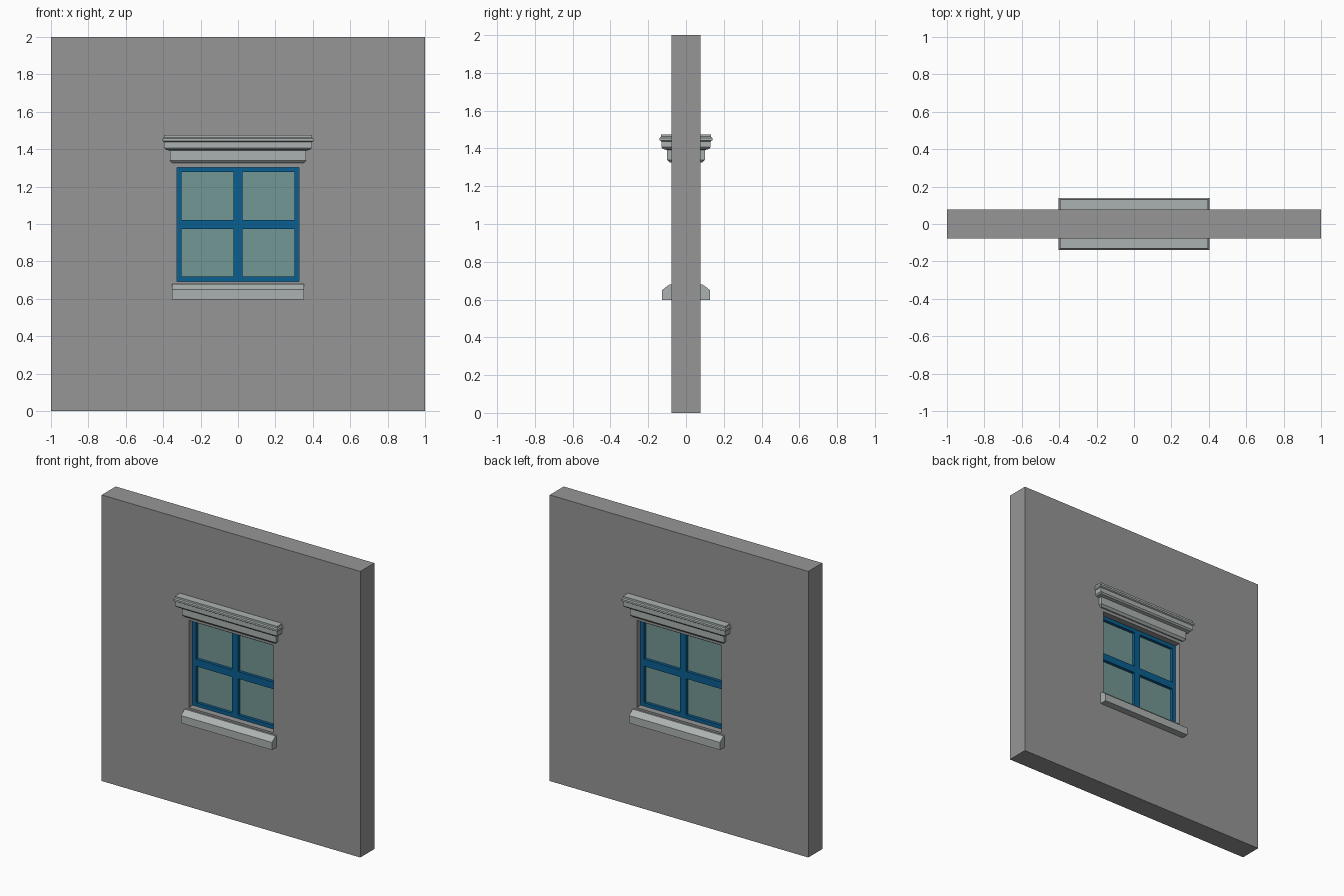
import bpy, bmesh

if "Cube" in bpy.data.objects:
    bpy.data.objects.remove(bpy.data.objects["Cube"])


def material(name, r, g, b):
    m = bpy.data.materials.new(name)
    m.diffuse_color = (r, g, b, 1)
    m.use_nodes = True
    m.node_tree.nodes["Principled BSDF"].inputs["Base Color"].default_value = m.diffuse_color
    return m


def add_object(name, bm, mat, mirror=False):
    bmesh.ops.recalc_face_normals(bm, faces=bm.faces)
    mesh = bpy.data.meshes.new(name)
    bm.to_mesh(mesh)
    bm.free()
    obj = bpy.data.objects.new(name, mesh)
    bpy.context.collection.objects.link(obj)
    mesh.materials.append(mat)
    if mirror:  # repeat the trim on the back of the wall
        mod = obj.modifiers.new("both_sides", 'MIRROR')
        mod.use_axis = (False, True, False)
        mod.use_clip = False
        mod.use_mirror_merge = False
    return obj


def pierced_slab(name, xs, zs, holes, half_depth, mat):
    """Upright slab on an x/z grid with some cells left open."""
    bm = bmesh.new()
    v = [[bm.verts.new((x, -half_depth, z)) for z in zs] for x in xs]
    for i in range(len(xs) - 1):
        for j in range(len(zs) - 1):
            if (i, j) not in holes:
                bm.faces.new((v[i][j], v[i + 1][j], v[i + 1][j + 1], v[i][j + 1]))
    ext = bmesh.ops.extrude_face_region(bm, geom=bm.faces[:])
    moved = [e for e in ext["geom"] if isinstance(e, bmesh.types.BMVert)]
    bmesh.ops.translate(bm, verts=moved, vec=(0, 2 * half_depth, 0))
    return add_object(name, bm, mat)


def loft(name, rings, mat):
    """Closed solid through rings with equal point counts."""
    bm = bmesh.new()
    loops = [[bm.verts.new(p) for p in ring] for ring in rings]
    n = len(loops[0])
    for a, b in zip(loops, loops[1:]):
        for k in range(n):
            bm.faces.new((a[k], a[(k + 1) % n], b[(k + 1) % n], b[k]))
    bm.faces.new(loops[0])
    bm.faces.new(loops[-1])
    return add_object(name, bm, mat, mirror=True)


grey = material("wall_grey", 0.305, 0.305, 0.305)
stone = material("pale_stone", 0.41, 0.45, 0.44)
blue = material("frame_blue", 0.003, 0.114, 0.28)
teal = material("glass_teal", 0.17, 0.31, 0.295)

WALL = 0.077   # half thickness of the wall
W, Z0, Z1 = 0.327, 0.693, 1.303   # window opening

# Wall with window opening
pierced_slab("wall", [-1, -W, W, 1], [0, Z0, Z1, 2], {(1, 1)}, WALL, grey)

# Four-light frame, recessed in the opening
pierced_slab("window_frame",
             [-W, -0.302, -0.024, 0.024, 0.302, W],
             [Z0, 0.718, 0.972, 1.022, 1.277, Z1],
             {(1, 1), (3, 1), (1, 3), (3, 3)}, 0.033, blue)

# Glass panes
for i, x in enumerate((-0.163, 0.163)):
    for j, z in enumerate((0.845, 1.1495)):
        pierced_slab(f"glass_pane_{i}_{j}", [x - 0.139, x + 0.139],
                     [z - 0.1275, z + 0.1275], set(), 0.012, teal)

# Sill: sloped profile run along x
sill = [(-WALL, 0.597), (-0.127, 0.597), (-0.127, 0.65), (-0.088, 0.68), (-WALL, 0.68)]
loft("window_sill", [[(x, y, z) for y, z in sill] for x in (-0.352, 0.352)], stone)

# Cornice: moulding profile (reach from wall centre, height) with mitred returns
cornice = [(0.086, 1.325), (0.100, 1.340), (0.100, 1.392), (0.122, 1.397),
           (0.131, 1.407), (0.131, 1.438), (0.139, 1.443), (0.139, 1.456),
           (0.132, 1.462), (0.132, 1.475)]
loft("window_cornice",
     [[(-d - 0.264, -WALL, z), (-d - 0.264, -d, z),
       (d + 0.264, -d, z), (d + 0.264, -WALL, z)] for d, z in cornice], stone)
